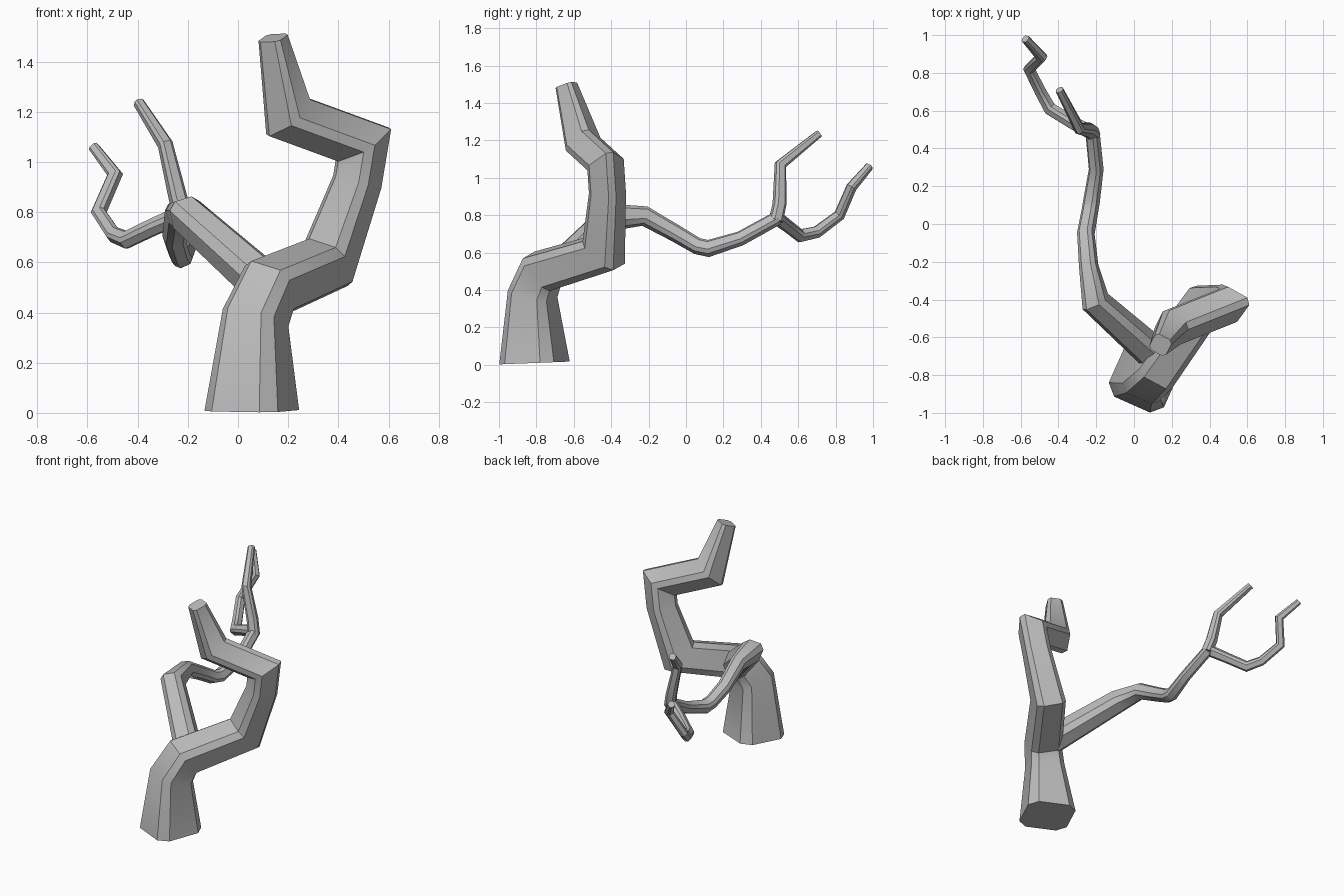
import bpy, bmesh, math
from mathutils import Vector, Matrix

if "Cube" in bpy.data.objects:
    bpy.data.objects.remove(bpy.data.objects["Cube"])

bark = bpy.data.materials.new("grey bark")
bark.use_nodes = True
bark.diffuse_color = (0.5, 0.5, 0.5, 1)
bark.node_tree.nodes["Principled BSDF"].inputs["Base Color"].default_value = (0.5, 0.5, 0.5, 1)


def profile(first_dir, twist, corner):
    """Square section with cut corners, set across the first segment."""
    rot = Vector((0, 0, 1)).rotation_difference(first_dir).to_matrix()
    rot = rot @ Matrix.Rotation(math.radians(twist), 3, "Z")
    pts = []
    for k in range(4):
        turn = Matrix.Rotation(k * math.pi / 2, 3, "Z")
        pts += [rot @ turn @ Vector((1, corner, 0)), rot @ turn @ Vector((corner, 1, 0))]
    return pts


def limb(name, path, twist=0, corner=0.55, limit=1.3, start_normal=None):
    """Sweep the section along (x, y, z, half width) points with mitred bends."""
    pts = [Vector(p[:3]) for p in path]
    dirs = [(b - a).normalized() for a, b in zip(pts, pts[1:])]
    section = profile(dirs[0], twist, corner)
    bm = bmesh.new()
    rings = []
    for i, p in enumerate(pts):
        d_in, d_out = dirs[max(i - 1, 0)], dirs[min(i, len(dirs) - 1)]
        n = (d_in + d_out).normalized()
        if i == 0 and start_normal:
            n = Vector(start_normal).normalized()
        ring = []
        for o in section:
            v = o - d_in * (o.dot(n) / d_in.dot(n))
            if v.length > limit * o.length:
                v *= limit * o.length / v.length
            ring.append(bm.verts.new(p + v * path[i][3]))
        rings.append(ring)
        mitred = [o - d_in * (o.dot(n) / d_in.dot(n)) for o in section]
        section = [v - d_out * v.dot(d_out) for v in mitred]
    count = len(section)
    for a, b in zip(rings, rings[1:]):
        for k in range(count):
            j = (k + 1) % count
            bm.faces.new((a[k], a[j], b[j], b[k]))
    bm.faces.new(rings[0][::-1])
    bm.faces.new(rings[-1])
    bmesh.ops.recalc_face_normals(bm, faces=bm.faces)
    mesh = bpy.data.meshes.new(name)
    bm.to_mesh(mesh)
    bm.free()
    mesh.materials.append(bark)
    obj = bpy.data.objects.new(name, mesh)
    bpy.context.collection.objects.link(obj)
    bpy.ops.object.select_all(action="DESELECT")
    obj.select_set(True)
    bpy.context.view_layer.objects.active = obj
    bpy.ops.object.shade_smooth_by_angle(angle=math.radians(40))


# Thick main trunk, from the cut base to the cut top
limb("trunk", [
    (0.055, -0.81, 0.01, 0.16), (0.07, -0.82, 0.38, 0.112), (0.125, -0.77, 0.50, 0.105),
    (0.36, -0.44, 0.60, 0.098), (0.475, -0.42, 0.92, 0.083), (0.50, -0.43, 1.07, 0.083),
    (0.20, -0.55, 1.18, 0.083), (0.14, -0.64, 1.495, 0.05)],
    twist=-24, corner=0.65, start_normal=(0, -0.04, 1))

# Long side branch reaching back to the fork
limb("side_branch", [
    (0.12, -0.70, 0.50, 0.08), (-0.205, -0.41, 0.79, 0.066), (-0.24, -0.22, 0.795, 0.046),
    (-0.255, -0.05, 0.70, 0.041), (-0.235, 0.06, 0.635, 0.039), (-0.225, 0.12, 0.622, 0.039),
    (-0.20, 0.29, 0.675, 0.034), (-0.22, 0.49, 0.785, 0.033)], twist=20)

# Upright twig
limb("upper_twig", [
    (-0.215, 0.48, 0.77, 0.034), (-0.24, 0.50, 0.86, 0.033),
    (-0.29, 0.505, 1.07, 0.027), (-0.395, 0.71, 1.235, 0.02)], twist=20)

# Curling twig
limb("lower_twig", [
    (-0.22, 0.48, 0.79, 0.034), (-0.33, 0.54, 0.745, 0.031), (-0.445, 0.61, 0.69, 0.03),
    (-0.495, 0.70, 0.71, 0.028), (-0.555, 0.82, 0.80, 0.026),
    (-0.49, 0.885, 0.95, 0.025), (-0.575, 0.98, 1.06, 0.02)], twist=20)
